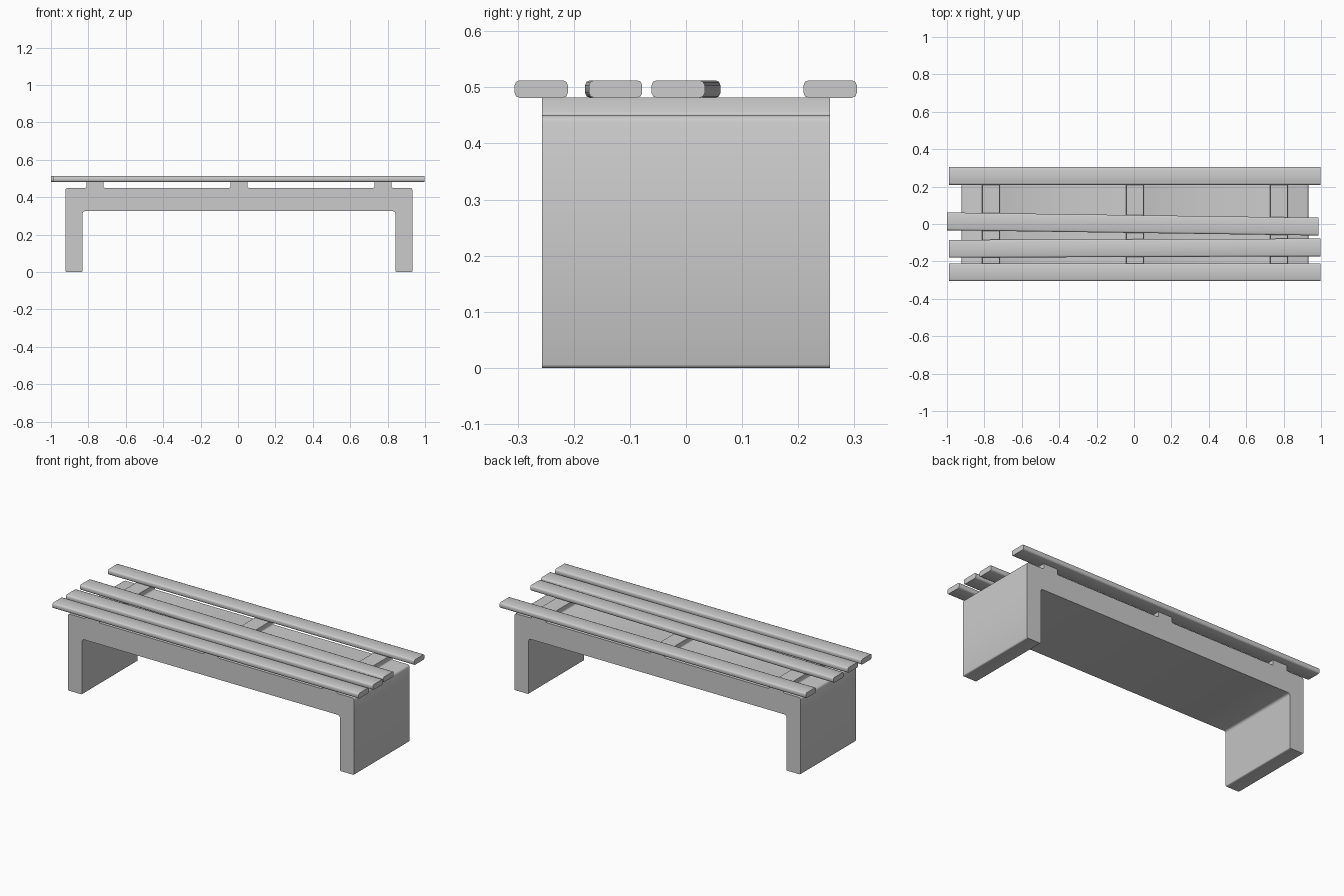
import bpy, bmesh, math
from mathutils import Vector

if "Cube" in bpy.data.objects:
    bpy.data.objects.remove(bpy.data.objects["Cube"])


def rounded(corners, segments=2):
    """Round each (u, v, radius) corner with a short curve."""
    out = []
    n = len(corners)
    for i, (u, v, r) in enumerate(corners):
        p = Vector((u, v))
        if r == 0:
            out.append(p)
            continue
        a = p + (Vector(corners[i - 1][:2]) - p).normalized() * r
        b = p + (Vector(corners[(i + 1) % n][:2]) - p).normalized() * r
        centre = a + b - p
        for k in range(segments + 1):
            d = a.lerp(b, k / segments) - centre
            out.append(centre + d.normalized() * r)
    return out


def extrude(name, profile, place, depth):
    """Extrude a closed profile symmetrically by vector depth."""
    bm = bmesh.new()
    half = Vector(depth) / 2
    face = bm.faces.new([bm.verts.new(place(p) - half) for p in profile])
    res = bmesh.ops.extrude_face_region(bm, geom=[face], use_keep_orig=True)
    verts = [g for g in res["geom"] if isinstance(g, bmesh.types.BMVert)]
    bmesh.ops.translate(bm, verts=verts, vec=Vector(depth))
    bmesh.ops.recalc_face_normals(bm, faces=bm.faces)
    mesh = bpy.data.meshes.new(name)
    bm.to_mesh(mesh)
    bm.free()
    obj = bpy.data.objects.new(name, mesh)
    bpy.context.collection.objects.link(obj)
    bpy.context.view_layer.objects.active = obj
    bpy.ops.object.select_all(action='DESELECT')
    obj.select_set(True)
    bpy.ops.object.shade_smooth_by_angle(angle=math.radians(50))
    return obj


# Concrete base: arch profile with three raised ribs, run along y
R = 0.012
CX = 0.005
top, rib_top, under = 0.45, 0.4815, 0.325
corners = [(-0.928, 0, 0.006), (-0.928, top, R)]
for x in (-0.77, 0, 0.77):
    corners += [(x - 0.046, top, 0.006), (x - 0.046, rib_top, 0),
                (x + 0.046, rib_top, 0), (x + 0.046, top, 0.006)]
corners += [(0.928, top, R), (0.928, 0, 0.006), (0.836, 0, 0.006),
            (0.836, under, R), (-0.836, under, R), (-0.836, 0, 0.006)]
extrude("base", rounded(corners), lambda p: Vector((p.x + CX, 0, p.y)), (0, 0.514, 0))

# Seat slats: rounded boards along x, the middle two slightly askew
W, H, B = 0.0475, 0.0155, 0.009
board = rounded([(-W, -H, B), (W, -H, B), (W, H, B), (-W, H, B)])
slats = [("front_slat", 0.003, -0.258, 0), ("second_slat", 0.003, -0.129, 0.0035),
         ("third_slat", -0.007, 0.0, -0.0141), ("back_slat", 0.003, 0.257, 0)]
for name, x, y, turn in slats:
    slat = extrude(name, board, lambda p: Vector((0, p.x, p.y)), (1.986, 0, 0))
    slat.location = (x, y, 0.497)
    slat.rotation_euler.z = turn
